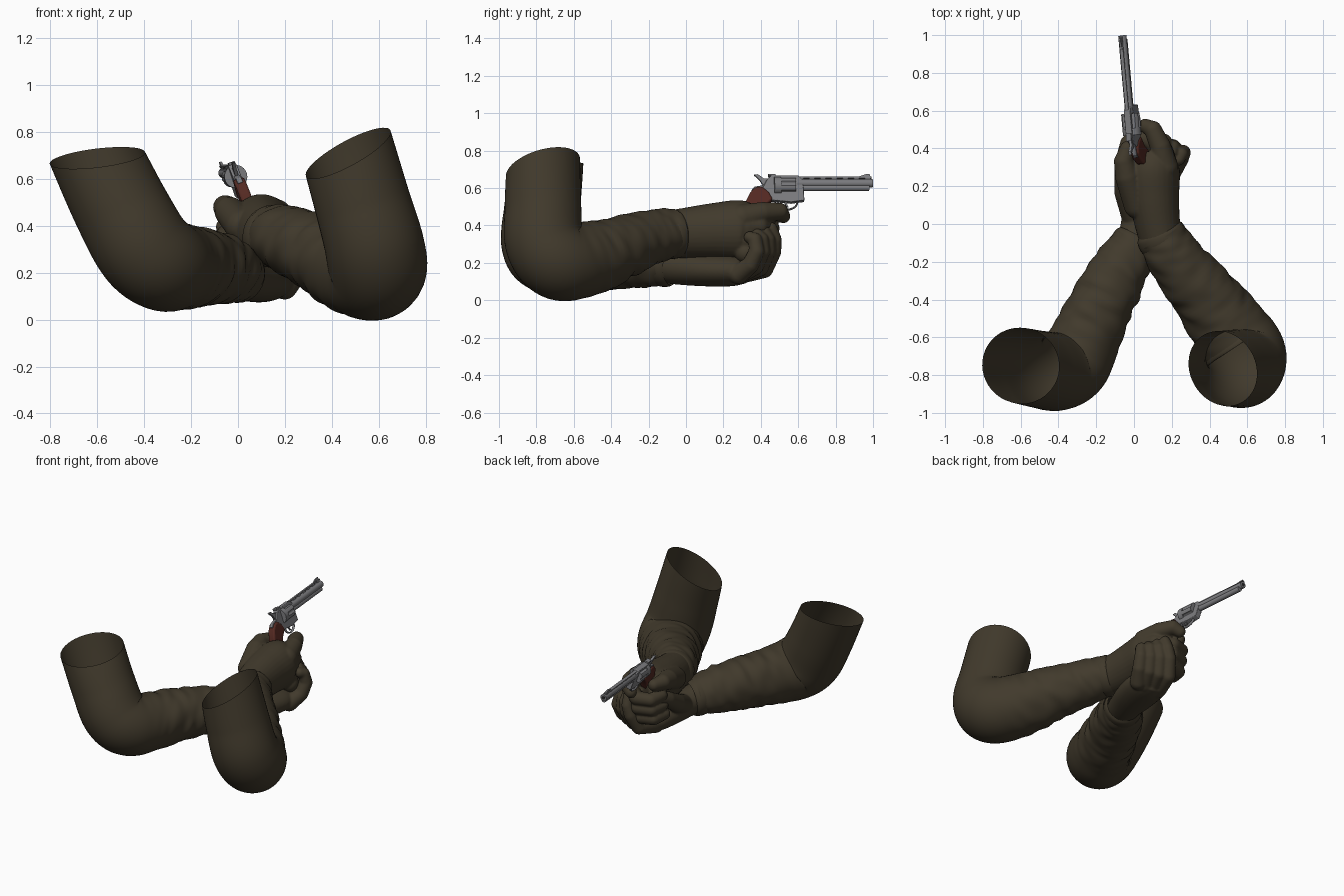
import bpy, bmesh, math
from mathutils import Vector, Matrix, noise

if "Cube" in bpy.data.objects:
    bpy.data.objects.remove(bpy.data.objects["Cube"])


def material(name, rgb):
    m = bpy.data.materials.new(name)
    m.use_nodes = True
    m.diffuse_color = (*rgb, 1)
    m.node_tree.nodes["Principled BSDF"].inputs["Base Color"].default_value = (*rgb, 1)
    return m


OLIVE = material("olive_cloth", (0.053, 0.042, 0.025))
STEEL = material("grey_steel", (0.2, 0.2, 0.21))
WOOD = material("red_brown_grip", (0.09, 0.023, 0.016))
DARK = material("dark_bore", (0.02, 0.02, 0.02))


def finish(name, bm, mat, angle=None, matrix=None):
    bmesh.ops.recalc_face_normals(bm, faces=bm.faces)
    me = bpy.data.meshes.new(name)
    bm.to_mesh(me)
    bm.free()
    me.materials.append(mat)
    for p in me.polygons:
        p.use_smooth = True
    if angle:
        me.set_sharp_from_angle(angle=math.radians(angle))
    ob = bpy.data.objects.new(name, me)
    bpy.context.collection.objects.link(ob)
    if matrix:
        ob.matrix_world = matrix
    return ob


def spline(pts, steps):
    # Smooth path through points holding position and two radii
    p = [Vector(q) for q in pts]
    p = [p[0] * 2 - p[1]] + p + [p[-1] * 2 - p[-2]]
    out = []
    for i in range(1, len(p) - 2):
        a, b, c, d = p[i - 1:i + 3]
        for k in range(steps):
            t = k / steps
            out.append((b * 2 + (c - a) * t + (a * 2 - b * 5 + c * 4 - d) * t ** 2
                        + (b * 3 - a - c * 3 + d) * t ** 3) * 0.5)
    return out + [p[-2]]


def loft(bm, pts, ref, segs=32, steps=8, fold=0, first=None, caps=False):
    # Elliptical rings along a path, with optional cloth folds on the far half
    path = spline(pts, steps)
    pos = [Vector(q[:3]) for q in path]
    n, rings = len(path), []
    for i, q in enumerate(path):
        t = (pos[min(i + 1, n - 1)] - pos[max(i - 1, 0)]).normalized()
        if first:
            w = max(0, 1 - i / (steps * 1.5))
            t = (t * (1 - w) + Vector(first).normalized() * w).normalized()
        side = t.cross(Vector(ref)).normalized()
        up = side.cross(t)
        u, ring = i / (n - 1), []
        amp = fold * min(1, max(0, (u - 0.45) * 4))
        for k in range(segs):
            a = math.tau * k / segs
            c, d = math.cos(a), math.sin(a)
            s = 1 + amp * noise.noise(Vector((c * 1.3, d * 1.3, u * 24 + c)))
            ring.append(bm.verts.new(pos[i] + side * c * q[3] * s + up * d * q[4] * s))
        rings.append(ring)
    for r, s in zip(rings, rings[1:]):
        for k in range(segs):
            j = (k + 1) % segs
            bm.faces.new((r[k], r[j], s[j], s[k]))
    if caps:
        bm.faces.new(rings[0])
        bm.faces.new(rings[-1])


def finger(bm, pts):
    # Chain of rounded tapered joints
    for x, y, z, r in pts:
        bmesh.ops.create_icosphere(bm, subdivisions=3, radius=r,
                                   matrix=Matrix.Translation((x, y, z)))
    for p, q in zip(pts, pts[1:]):
        a, b = Vector(p[:3]), Vector(q[:3])
        rot = (b - a).to_track_quat('Z', 'Y').to_matrix().to_4x4()
        bmesh.ops.create_cone(bm, segments=20, radius1=p[3], radius2=q[3], cap_ends=True,
                              depth=(b - a).length, matrix=Matrix.Translation((a + b) / 2) @ rot)


def glove(name, palm, fingers):
    bm = bmesh.new()
    loft(bm, palm, (0, 0, 1), caps=True)
    for f in fingers:
        finger(bm, f)
    ob = finish(name, bm, OLIVE)
    rm = ob.modifiers.new("fuse", 'REMESH')
    rm.mode, rm.voxel_size, rm.use_smooth_shade = 'VOXEL', 0.007, True
    sm = ob.modifiers.new("soften", 'SMOOTH')
    sm.factor, sm.iterations = 0.5, 5


def sleeve(name, pts, ref, first):
    bm = bmesh.new()
    loft(bm, [(*p, p[3]) for p in pts], ref, segs=48, steps=10, fold=0.09, first=first)
    finish(name, bm, OLIVE)


def cuff(name, a, b, r):
    a, b = Vector(a), Vector(b)
    bm = bmesh.new()
    loft(bm, [(*a.lerp(b, t), r * s, r * s) for t, s in
              ((0, 0.92), (0.2, 1), (0.5, 1.03), (0.8, 1), (1, 0.9))], (0, 0, 1), steps=4)
    finish(name, bm, OLIVE)


# Sleeves: open upper arm, bent elbow, folded forearm
sleeve("right_sleeve", [
    (0.47, -0.765, 0.71, 0.205), (0.53, -0.765, 0.5, 0.205), (0.583, -0.755, 0.31, 0.212),
    (0.585, -0.67, 0.21, 0.212), (0.48, -0.52, 0.225, 0.197), (0.36, -0.36, 0.28, 0.172),
    (0.23, -0.2, 0.335, 0.148), (0.14, -0.06, 0.36, 0.128)], (-0.7, -0.6, 0.3), (0.55, 0.3, -1))
sleeve("left_sleeve", [
    (-0.6, -0.75, 0.69, 0.205), (-0.5, -0.77, 0.48, 0.205), (-0.405, -0.78, 0.31, 0.208),
    (-0.32, -0.73, 0.238, 0.202), (-0.24, -0.57, 0.225, 0.182), (-0.16, -0.4, 0.225, 0.168),
    (-0.07, -0.23, 0.215, 0.15), (0.01, -0.1, 0.2, 0.12)], (0.7, -0.45, 0.2), (0.12, 0.2, -1))
cuff("right_cuff", (0.17, -0.12, 0.35), (0.13, -0.03, 0.36), 0.13)
cuff("left_cuff", (-0.03, -0.16, 0.2), (0.02, -0.07, 0.19), 0.12)

# Right glove wraps the grip
glove("right_glove", [
    (0.16, -0.15, 0.35, 0.11, 0.12), (0.125, 0.0, 0.36, 0.12, 0.135),
    (0.105, 0.15, 0.37, 0.135, 0.15), (0.1, 0.29, 0.375, 0.143, 0.16),
    (0.11, 0.37, 0.37, 0.11, 0.13)], [
    [(0.02, 0.1, 0.4, 0.075), (-0.035, 0.25, 0.46, 0.065),
     (-0.055, 0.33, 0.48, 0.052), (-0.035, 0.4, 0.48, 0.04)],
    [(0.16, 0.3, 0.44, 0.075), (0.14, 0.41, 0.47, 0.056),
     (0.1, 0.5, 0.475, 0.047), (0.06, 0.52, 0.45, 0.038)]] + [
    [(0.17, 0.32, z, 0.06), (0.155, 0.39 - d, z, 0.052), (0.06, 0.455 - d, z - 0.01, 0.046),
     (-0.03, 0.43 - d, z - 0.01, 0.043), (-0.055, 0.35 - d, z, 0.04)]
    for z, d in ((0.395, 0), (0.325, 0.01), (0.255, 0.03))])

# Left glove cups from below
glove("left_glove", [
    (-0.03, -0.16, 0.2, 0.1, 0.1), (0.025, -0.05, 0.18, 0.105, 0.095),
    (0.07, 0.1, 0.165, 0.13, 0.09), (0.1, 0.24, 0.16, 0.135, 0.085),
    (0.11, 0.32, 0.16, 0.11, 0.07)], [
    [(0.0, 0.05, 0.2, 0.07), (-0.045, 0.17, 0.27, 0.06),
     (-0.055, 0.28, 0.34, 0.05), (-0.04, 0.37, 0.38, 0.042)]] + [
    [(0.04 + 0.053 * i, 0.28, 0.14, 0.055),
     (0.07 + 0.058 * i, 0.42 - 0.025 * i, 0.165 + 0.008 * i, 0.046),
     (0.1 + 0.053 * i, 0.468 - 0.03 * i, 0.26, 0.042),
     (0.12 + 0.043 * i, 0.475 - 0.035 * i, 0.325, 0.037),
     (0.125 + 0.037 * i, 0.455 - 0.038 * i, 0.385 - 0.016 * i, 0.033)] for i in range(4)])

# Revolver, built along its own axis then turned and rolled
GUN = (Matrix.Translation((-0.015, 0.5, 0.62)) @ Matrix.Rotation(0.09, 4, 'Z')
       @ Matrix.Rotation(-0.33, 4, 'Y'))


def prism(name, outline, half, mat=STEEL, along=None, bevel=0):
    # Side outline given width, or a cross-section run along the barrel at 'along'
    bm = bmesh.new()
    if along is None:
        ends = [[bm.verts.new((s * half, y, z)) for y, z in outline] for s in (-1, 1)]
    else:
        ends = [[bm.verts.new((x, along + s * half, z)) for x, z in outline] for s in (-1, 1)]
    n = len(outline)
    for e in ends:
        bm.faces.new(e)
    for k in range(n):
        j = (k + 1) % n
        bm.faces.new((ends[0][k], ends[0][j], ends[1][j], ends[1][k]))
    ob = finish(name, bm, mat, 35, GUN)
    if bevel:
        b = ob.modifiers.new("round", 'BEVEL')
        b.width, b.segments = bevel, 3


def circle(r, cz, n=24, flute=0):
    rs = [r - flute * max(0, math.cos(6 * math.tau * k / n)) for k in range(n)]
    return [(q * math.cos(math.tau * k / n), cz + q * math.sin(math.tau * k / n))
            for k, q in enumerate(rs)]


def block(y0, y1, z0, z1):
    return [(y0, z0), (y1, z0), (y1, z1), (y0, z1)]


prism("barrel", circle(0.022, 0.006), 0.205, along=0.295)
prism("barrel_lug", circle(0.017, -0.02), 0.195, along=0.285)
prism("muzzle_bore", circle(0.012, 0.006), 0.001, DARK, along=0.5)
prism("top_rib", block(0.09, 0.495, 0.034, 0.041), 0.009)
for i in range(7):
    y = 0.1 + i * 0.06
    prism("rib_post", block(y, y + 0.028, 0.02, 0.036), 0.007)
prism("front_sight", [(0.42, 0.04), (0.49, 0.04), (0.485, 0.056), (0.465, 0.056)], 0.005)
prism("rear_sight", block(-0.06, -0.02, 0.044, 0.055), 0.014)
prism("cylinder_drum", circle(0.049, -0.01, 72, 0.009), 0.04, along=0.045)
prism("cylinder_rear", circle(0.049, -0.01, 36), 0.018, along=-0.012)
prism("frame", [(-0.1, -0.04), (-0.07, 0.02), (-0.045, 0.045), (0.1, 0.045), (0.125, 0.02),
                (0.13, -0.095), (0.06, -0.105), (-0.04, -0.095), (-0.09, -0.09)],
      0.018, bevel=0.004)
prism("hammer", [(-0.05, 0.03), (-0.085, 0.032), (-0.115, 0.055), (-0.135, 0.052),
                 (-0.11, 0.028), (-0.085, -0.01), (-0.05, -0.01)], 0.007)
prism("trigger", [(0.025, -0.09), (0.04, -0.09), (0.035, -0.11), (0.045, -0.13),
                  (0.035, -0.128), (0.025, -0.11)], 0.005)
prism("grip", [(-0.06, -0.05), (-0.095, -0.018), (-0.13, -0.022), (-0.16, -0.05),
               (-0.185, -0.1), (-0.2, -0.2), (-0.12, -0.2), (-0.085, -0.13), (-0.04, -0.09)],
      0.024, WOOD, bevel=0.01)
prism("backstrap", [(-0.07, 0.0), (-0.1, -0.01), (-0.135, -0.016), (-0.152, -0.035),
                    (-0.14, -0.05), (-0.08, -0.05)], 0.012, bevel=0.003)

# Trigger guard loop
bm = bmesh.new()
loft(bm, [(0, 0.04 + 0.052 * math.cos(a), -0.1 + 0.042 * math.sin(a), 0.005, 0.009)
          for a in (math.pi + math.pi * k / 8 for k in range(9))], (1, 0, 0), 12, 4, caps=True)
finish("trigger_guard", bm, STEEL, 50, GUN)

# Cylinder latch and ejector rod
prism("cylinder_latch", circle(0.01, -0.03, 12), 0.014, along=-0.055)
prism("ejector_rod", circle(0.006, -0.03, 12), 0.06, along=0.15)
